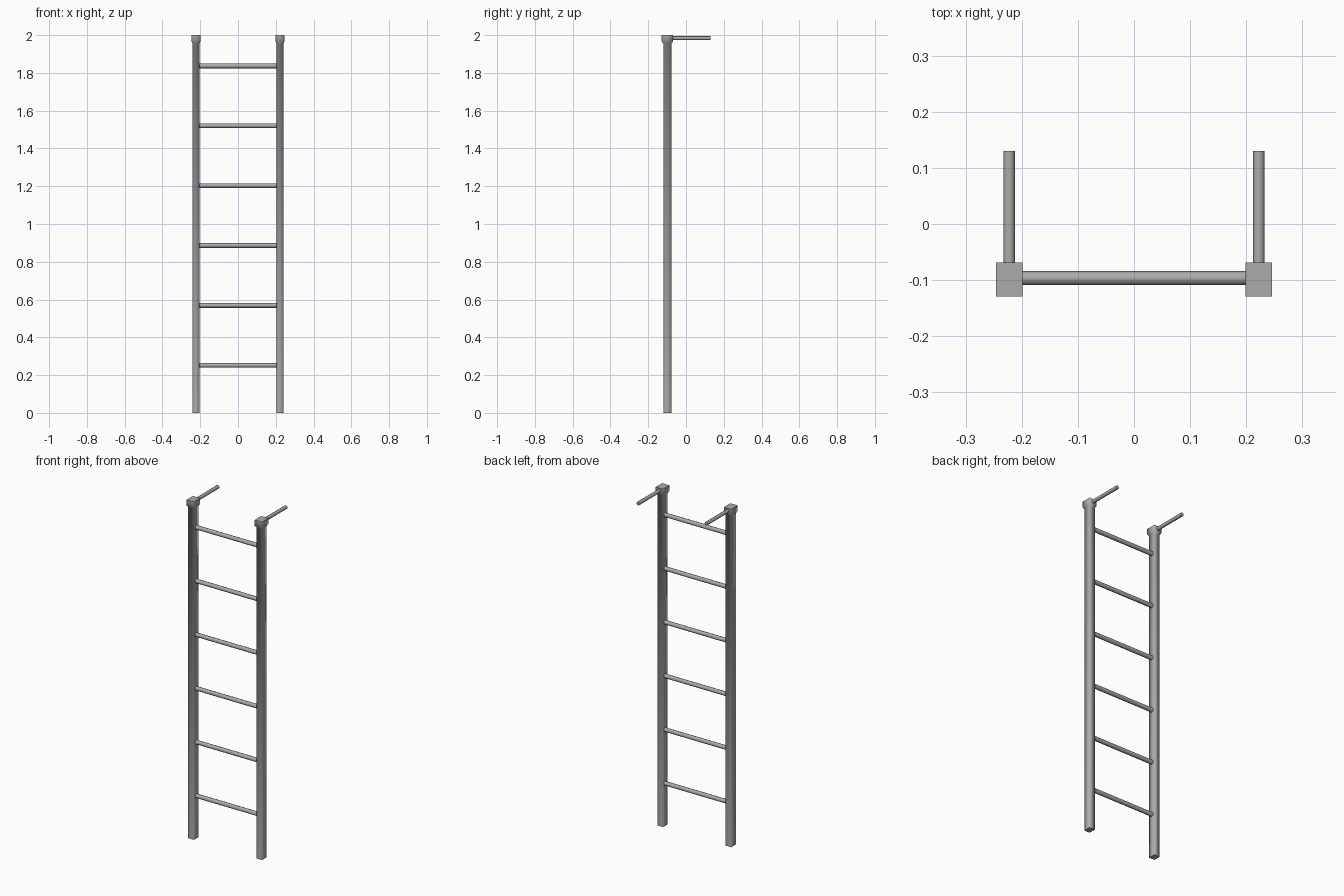
import bpy, bmesh, math
from mathutils import Vector

if "Cube" in bpy.data.objects:
    bpy.data.objects.remove(bpy.data.objects["Cube"])

RAIL_X, RAIL_Y = 0.2225, -0.099

# Dark grey metal
metal = bpy.data.materials.new("dark_metal")
metal.diffuse_color = (0.41, 0.41, 0.41, 1)
metal.use_nodes = True
metal.node_tree.nodes["Principled BSDF"].inputs["Base Color"].default_value = metal.diffuse_color


def finish(name, bm, angle):
    bmesh.ops.recalc_face_normals(bm, faces=bm.faces)
    me = bpy.data.meshes.new(name)
    bm.to_mesh(me)
    bm.free()
    me.materials.append(metal)
    ob = bpy.data.objects.new(name, me)
    bpy.context.collection.objects.link(ob)
    bpy.ops.object.select_all(action='DESELECT')
    ob.select_set(True)
    bpy.context.view_layer.objects.active = ob
    bpy.ops.object.shade_smooth_by_angle(angle=math.radians(angle))
    return ob


def rod(name, start, end, radius, sides=8):
    a, b = Vector(start), Vector(end)
    bm = bmesh.new()
    bmesh.ops.create_cone(bm, cap_ends=True, segments=sides, radius1=radius,
                          radius2=radius, depth=(b - a).length)
    bmesh.ops.rotate(bm, verts=bm.verts, cent=(0, 0, 0),
                     matrix=Vector((0, 0, 1)).rotation_difference(b - a).to_matrix())
    bmesh.ops.translate(bm, verts=bm.verts, vec=(a + b) / 2)
    return finish(name, bm, 50)


def rail(name, x):
    # Rectangular post that flares into a block at the top
    rings = [(0, 0.0185, 0.021), (1.955, 0.0185, 0.021),
             (1.966, 0.0238, 0.030), (2.0, 0.0238, 0.030)]
    bm = bmesh.new()
    loops = [[bm.verts.new((x + sx * hx, RAIL_Y + sy * hy, z))
              for sx, sy in ((-1, -1), (1, -1), (1, 1), (-1, 1))]
             for z, hx, hy in rings]
    for lo, hi in zip(loops, loops[1:]):
        for i in range(4):
            j = (i + 1) % 4
            bm.faces.new((lo[i], lo[j], hi[j], hi[i]))
    ends = [bm.faces.new(loops[0][::-1]), bm.faces.new(loops[-1])]
    end_edges = [e.verts[:] for f in ends for e in f.edges]
    bm.verts.index_update()
    sharp = {frozenset(v.index for v in vs) for vs in end_edges}
    ob = finish(name, bm, 100)
    # Corners shade softly along the post, the two ends stay crisp
    for e in ob.data.edges:
        e.use_edge_sharp = frozenset(e.vertices) in sharp
    return ob


# Side rails and the hooks at their tops
for side, s in (("left", -1), ("right", 1)):
    x = s * RAIL_X
    rail(f"{side}_rail", x)
    rod(f"{side}_hook", (x, RAIL_Y + 0.02, 1.984), (x, 0.13, 1.984), 0.0105)

# Rungs
for i in range(6):
    z = 0.252 + i * 0.317
    rod(f"rung_{i + 1}", (-0.209, -0.0965, z), (0.209, -0.0965, z), 0.0125)
